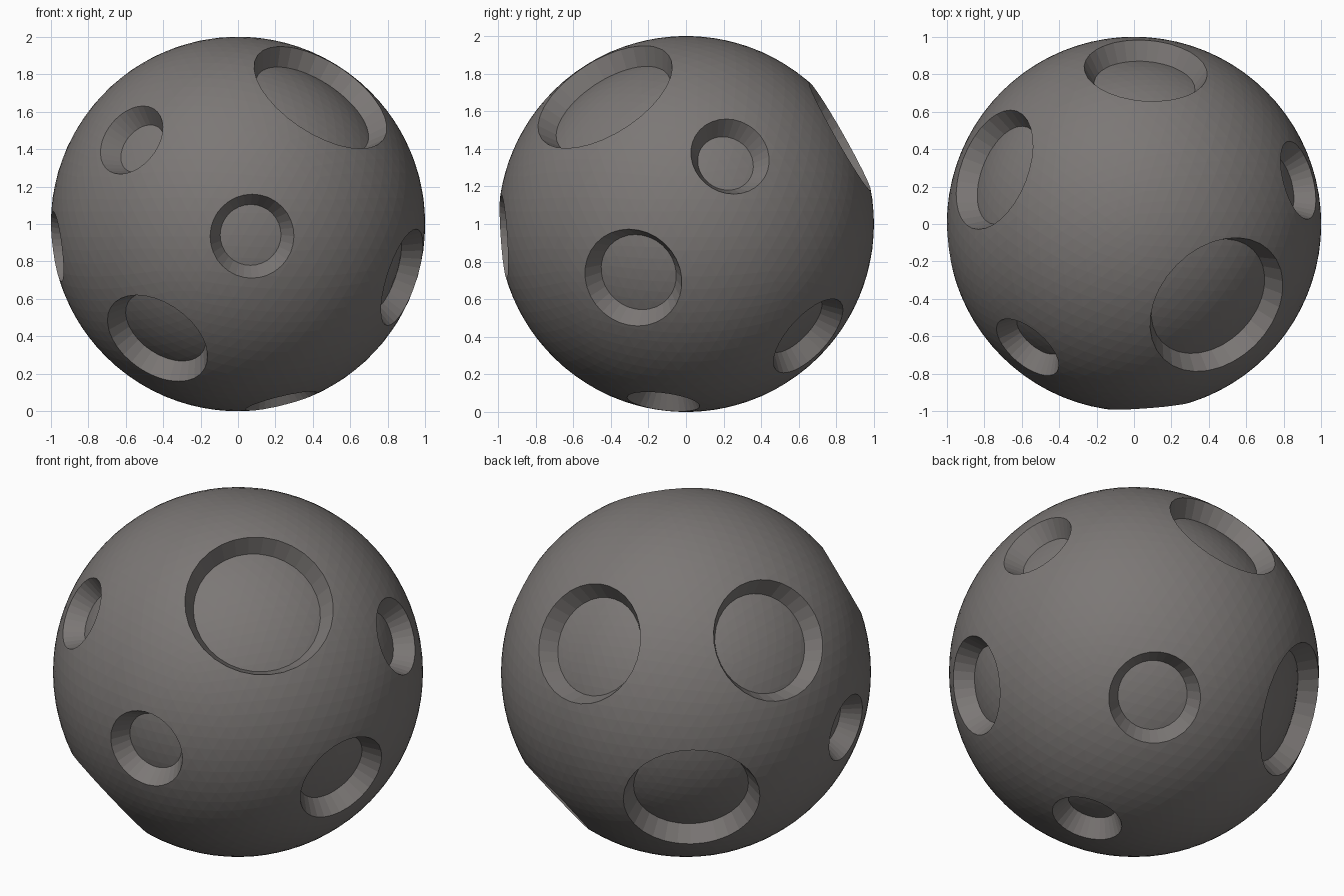
import bpy, bmesh, math
from mathutils import Vector, Matrix

if "Cube" in bpy.data.objects:
    bpy.data.objects.remove(bpy.data.objects["Cube"])

CENTRE = Vector((0, 0, 1))
FLOOR_RADIUS = 0.89      # crater floors lie on a smaller inner sphere
SLOPE = 0.62             # wall inset per unit of depth

# Craters: direction from the centre, rim radius
CRATERS = [
    ((0.44, -0.43, 0.675), 0.405),
    ((-0.57, -0.66, 0.45), 0.205),
    ((0.075, -0.97, -0.065), 0.225),
    ((-0.43, -0.593, -0.61), 0.30),
    ((0.876, -0.28, -0.285), 0.27),
    ((0.88, 0.235, 0.36), 0.215),
    ((0.40, 0.65, -0.595), 0.25),
    ((0.23, -0.12, -0.944), 0.195),
    ((0.0625, 0.82, 0.465), 0.33),
    ((-0.745, 0.29, 0.498), 0.335),
    ((-0.52, 0.69, -0.344), 0.37),
    ((-0.965, -0.126, -0.12), 0.19),
]

rock = bpy.data.materials.new("grey rock")
rock.diffuse_color = (0.2, 0.186, 0.18, 1)
rock.use_nodes = True
rock.node_tree.nodes["Principled BSDF"].inputs["Base Color"].default_value = rock.diffuse_color


def add_object(name, bm):
    mesh = bpy.data.meshes.new(name)
    bm.to_mesh(mesh)
    bm.free()
    mesh.materials.append(rock)
    obj = bpy.data.objects.new(name, mesh)
    bpy.context.collection.objects.link(obj)
    return obj


def ball(name, radius):
    bm = bmesh.new()
    bmesh.ops.create_icosphere(bm, subdivisions=5, radius=radius,
                               matrix=Matrix.Translation(CENTRE))
    return add_object(name, bm)


# Cratered ball and the inner ball that forms the crater floors
asteroid = ball("asteroid", 1.0)
floors = ball("crater_floors", FLOOR_RADIUS)

# One tapered plug per crater
bm = bmesh.new()
for direction, r in CRATERS:
    n = Vector(direction).normalized()
    rim = math.sqrt(1 - r * r)
    low, high = rim - 0.2, rim + 0.15
    turn = n.to_track_quat('Z', 'Y').to_matrix().to_4x4()
    bmesh.ops.create_cone(
        bm, cap_ends=True, segments=32, depth=high - low,
        radius1=r - 0.2 * SLOPE, radius2=r + 0.15 * SLOPE,
        matrix=Matrix.Translation(CENTRE + n * (low + high) / 2) @ turn)
plugs = add_object("crater_cutters", bm)

# Cut the craters, then fill them up to the floor level
for helper, operation in ((plugs, 'DIFFERENCE'), (floors, 'UNION')):
    mod = asteroid.modifiers.new(operation.title(), 'BOOLEAN')
    mod.object = helper
    mod.operation = operation
    mod.solver = 'EXACT'
    helper.hide_render = True

bpy.context.view_layer.update()
graph = bpy.context.evaluated_depsgraph_get()
result = bpy.data.meshes.new_from_object(asteroid.evaluated_get(graph))
asteroid.modifiers.clear()
asteroid.data = result
result.materials.clear()
result.materials.append(rock)
for poly in result.polygons:
    poly.material_index = 0
    poly.use_smooth = False
for helper in (plugs, floors):
    bpy.data.objects.remove(helper)
